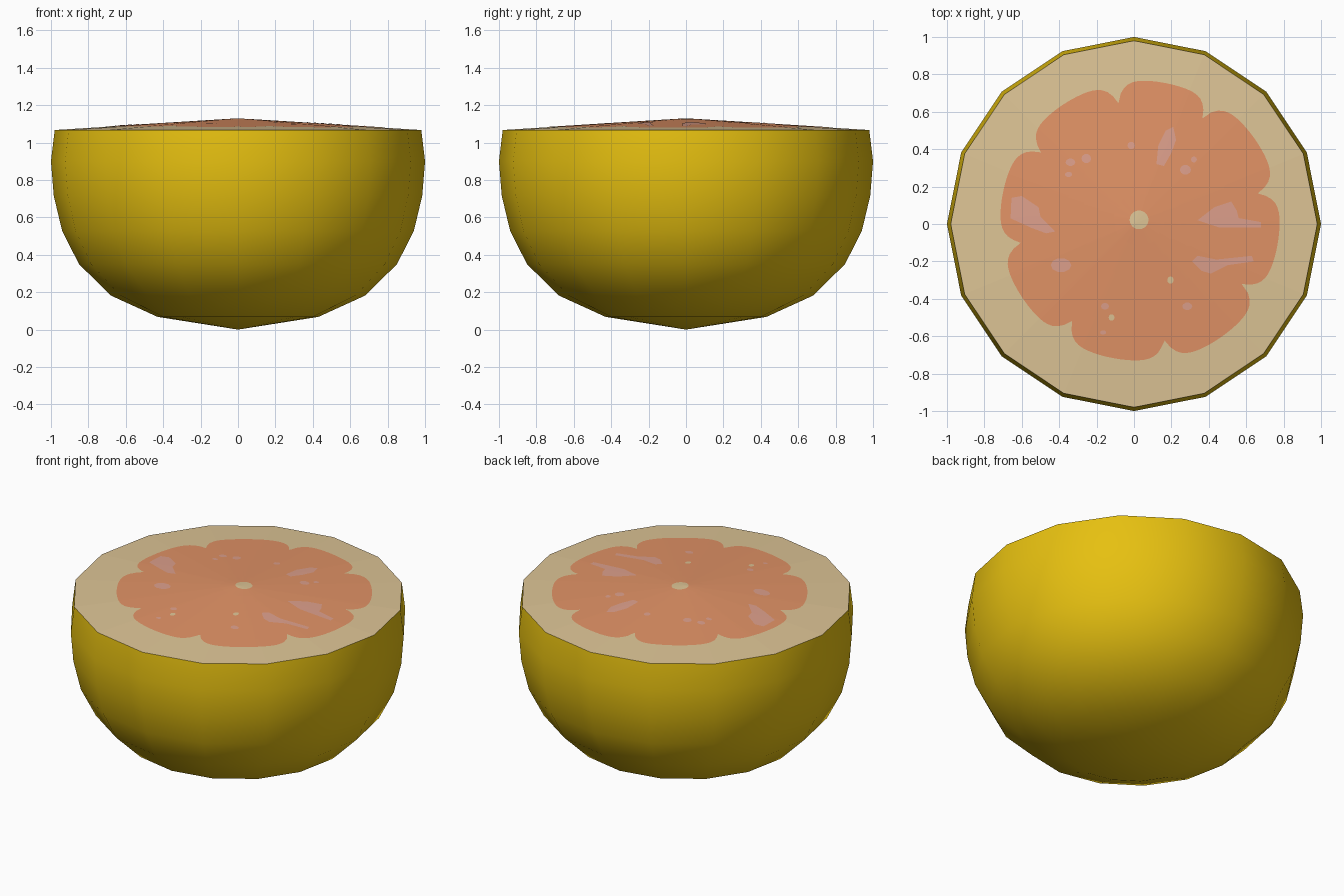
import bpy, math

if "Cube" in bpy.data.objects:
    bpy.data.objects.remove(bpy.data.objects["Cube"])

SIDES = 16
RIM_R, RIM_Z, APEX_Z = 0.98, 1.067, 1.128


def material(name, rgb):
    """Flat colour given as sRGB 0-255, stored as linear."""
    lin = [((c / 255 + 0.055) / 1.055) ** 2.4 if c > 10 else c / 255 / 12.92 for c in rgb]
    m = bpy.data.materials.new(name)
    m.diffuse_color = (*lin, 1)
    m.use_nodes = True
    m.node_tree.nodes["Principled BSDF"].inputs["Base Color"].default_value = m.diffuse_color
    return m


yellow = material("yellow_rind", (230, 192, 16))
cream = material("cream_pith", (222, 197, 150))
orange = material("orange_flesh", (226, 147, 102))
pink = material("pale_pink_pulp", (222, 160, 140))


def add_mesh(name, verts, faces, mat, smooth=False):
    me = bpy.data.meshes.new(name)
    me.from_pydata(verts, [], faces)
    me.materials.append(mat)
    me.polygons.foreach_set("use_smooth", [smooth] * len(me.polygons))
    me.update()
    ob = bpy.data.objects.new(name, me)
    bpy.context.collection.objects.link(ob)
    return ob


def ring(r, z):
    return [(r * math.cos(2 * math.pi * i / SIDES), r * math.sin(2 * math.pi * i / SIDES), z)
            for i in range(SIDES)]


def cut_height(x, y):
    """Height of the shallow 16-sided cone that forms the cut face."""
    step = 2 * math.pi / SIDES
    d = max(x * math.cos((k + 0.5) * step) + y * math.sin((k + 0.5) * step) for k in range(SIDES))
    return APEX_Z - (APEX_Z - RIM_Z) * d / math.cos(step / 2) / RIM_R


# Rind: lathed bowl
profile = [(0.43, 0.068), (0.68, 0.182), (0.85, 0.35), (0.94, 0.527),
           (0.985, 0.715), (1.0, 0.9), (RIM_R, RIM_Z)]
verts = [(0, 0, 0)]
for r, z in profile:
    verts += ring(r, z)
faces = [(0, 1 + (i + 1) % SIDES, 1 + i) for i in range(SIDES)]
for j in range(len(profile) - 1):
    a, b = 1 + j * SIDES, 1 + (j + 1) * SIDES
    for i in range(SIDES):
        n = (i + 1) % SIDES
        faces.append((a + i, a + n, b + n, b + i))
add_mesh("rind", verts, faces, yellow, smooth=True)

# Pith: low cone closing the bowl
add_mesh("pith", ring(RIM_R, RIM_Z) + [(0, 0, APEX_Z)],
         [(i, (i + 1) % SIDES, SIDES) for i in range(SIDES)], cream)

# Flesh: lobed plate with a small core hole; (start angle, outer radius) per lobe
lobes = [(-32, 0.752), (12.6, 0.755), (58, 0.745), (100, 0.738),
         (145.5, 0.742), (191, 0.75), (236.5, 0.752), (282, 0.765)]
CX, CY, CORE, STEPS, RINGS = 0.027, 0.022, 0.05, 24, 8
outline = []
for k, (start, radius) in enumerate(lobes):
    end = lobes[k + 1][0] if k < 7 else lobes[0][0] + 360
    for s in range(STEPS):
        t = s / STEPS
        u = abs(2 * t - 1)
        outline.append((math.radians(start + (end - start) * t), radius - 0.105 * u ** 6))
n = len(outline)
verts, faces = [], []
for j in range(RINGS + 1):
    for a, r in outline:
        d = CORE + (r - CORE) * j / RINGS
        x, y = CX + d * math.cos(a), CY + d * math.sin(a)
        verts.append((x, y, cut_height(x, y) + 0.002))
for j in range(RINGS):
    for i in range(n):
        m = (i + 1) % n
        faces.append((j * n + i, (j + 1) * n + i, (j + 1) * n + m, j * n + m))
add_mesh("flesh", verts, faces, orange)


def patch(name, pts, mat):
    """Thin plate following the cut face, fanned from its middle."""
    cx = sum(p[0] for p in pts) / len(pts)
    cy = sum(p[1] for p in pts) / len(pts)
    area = sum(p[0] * q[1] - q[0] * p[1] for p, q in zip(pts, pts[1:] + pts[:1]))
    pts = pts if area > 0 else pts[::-1]
    k = len(pts)
    vs = [(x, y, cut_height(x, y) + 0.004) for x, y in pts + [(cx, cy)]]
    add_mesh(name, vs, [(i, (i + 1) % k, k) for i in range(k)], mat)


def oval(x, y, rx, ry):
    return [(x + rx * math.cos(i * math.pi / 5), y + ry * math.sin(i * math.pi / 5)) for i in range(10)]


# Large pulp highlights
patch("pulp_patch_back", [(.12, .32), (.16, .31), (.2, .38), (.225, .45), (.21, .52), (.17, .5), (.13, .42)], pink)
patch("pulp_patch_left", [(-.66, .03), (-.655, .14), (-.6, .15), (-.51, .09), (-.5, .04),
                          (-.42, -.04), (-.47, -.05), (-.55, -.02)], pink)
patch("pulp_patch_right", [(.34, .02), (.43, .09), (.52, .12), (.55, .07), (.56, .03),
                           (.68, .01), (.68, -.02), (.46, -.02)], pink)
patch("pulp_patch_lower_right", [(.31, -.2), (.34, -.17), (.44, -.19), (.63, -.17), (.64, -.2),
                                 (.5, -.22), (.41, -.265), (.36, -.25)], pink)

# Small pulp spots and cream seeds
spots = [(-.39, -.22, .055, .038), (-.255, .35, .026, .025), (-.34, .33, .026, .02),
         (-.35, .265, .02, .014), (-.015, .42, .02, .02), (.275, .29, .03, .026),
         (.32, .345, .016, .016), (.285, -.44, .027, .02), (-.155, -.44, .022, .018),
         (-.165, -.58, .016, .012)]
for i, s in enumerate(spots):
    patch(f"pulp_spot_{i + 1}", oval(*s), pink)
for i, s in enumerate([(.195, -.3, .017, .02), (-.12, -.5, .016, .018)]):
    patch(f"seed_spot_{i + 1}", oval(*s), cream)
